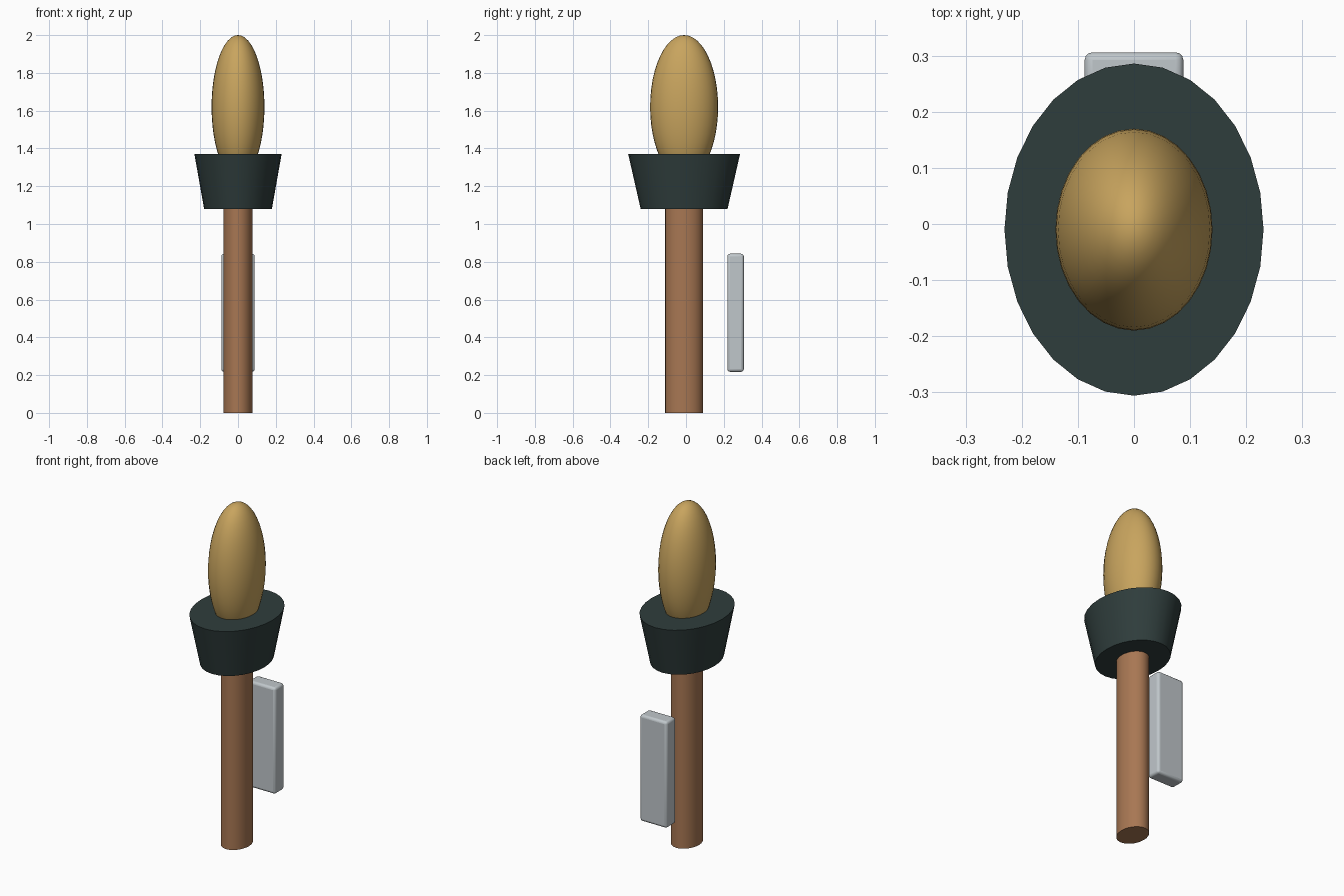
import bpy, math

if "Cube" in bpy.data.objects:
    bpy.data.objects.remove(bpy.data.objects["Cube"])

CY = -0.01      # y centre of the main body
SQ = 0.78       # oval squash in x


def colour(name, r, g, b):
    def lin(c):
        c /= 255
        return c / 12.92 if c <= 0.04045 else ((c + 0.055) / 1.055) ** 2.4
    m = bpy.data.materials.new(name)
    m.diffuse_color = (lin(r), lin(g), lin(b), 1)
    m.use_nodes = True
    m.node_tree.nodes["Principled BSDF"].inputs["Base Color"].default_value = m.diffuse_color
    return m


def finish(name, mat, scale=(1, 1, 1), angle=30):
    ob = bpy.context.object
    ob.name = name
    ob.scale = scale
    bpy.ops.object.transform_apply(location=False, rotation=False, scale=True)
    ob.data.materials.append(mat)
    bpy.ops.object.shade_smooth_by_angle(angle=math.radians(angle))
    return ob


gold = colour("warm gold", 200, 164, 94)
wood = colour("brown wood", 168, 119, 83)
dark = colour("dark green grey", 47, 61, 60)
grey = colour("light grey", 192, 199, 203)

# oval shaft
bpy.ops.mesh.primitive_cylinder_add(vertices=28, radius=0.1, depth=1.1,
                                    location=(0, CY, 0.55))
finish("shaft", wood, (SQ, 1, 1))

# flared oval collar
bpy.ops.mesh.primitive_cone_add(vertices=28, radius1=0.23, radius2=0.296,
                                depth=0.29, location=(0, CY, 1.225))
finish("collar", dark, (SQ, 1, 1))

# egg-shaped tip
bpy.ops.mesh.primitive_uv_sphere_add(segments=32, ring_count=24, radius=1,
                                     location=(0, CY, 1.62))
finish("tip", gold, (0.14, 0.18, 0.38))

# rounded plate floating behind the shaft
bpy.ops.mesh.primitive_cube_add(size=1, location=(0, 0.2625, 0.53))
plate = finish("back_plate", grey, (0.176, 0.087, 0.625))
bev = plate.modifiers.new("round_edges", 'BEVEL')
bev.width = 0.014
bev.segments = 3
bpy.ops.object.modifier_apply(modifier=bev.name)
bpy.ops.object.shade_smooth_by_angle(angle=math.radians(35))
